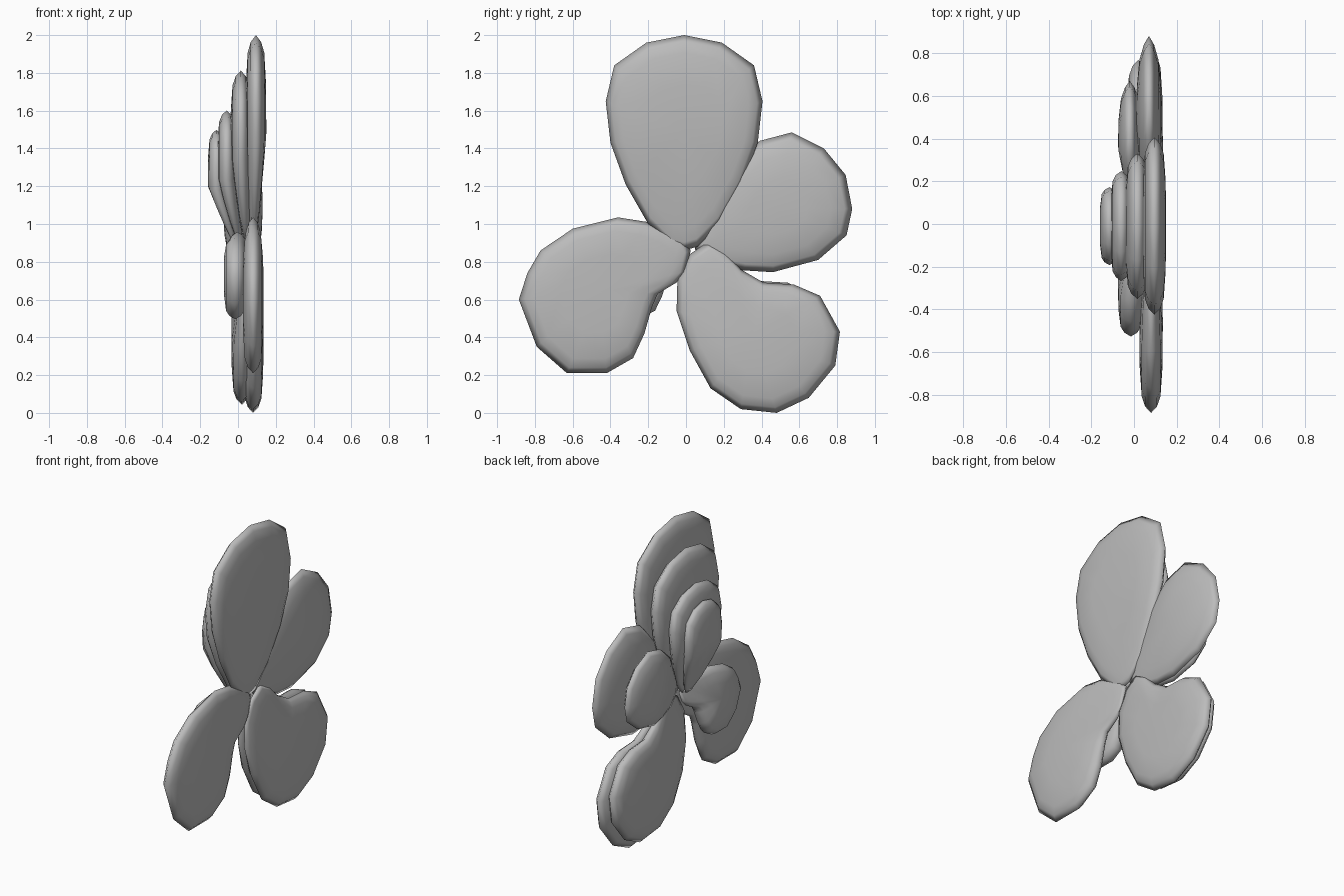
import bpy
import bmesh
from mathutils import Vector

default_cube = bpy.data.objects.get("Cube")
if default_cube:
    bpy.data.objects.remove(default_cube, do_unlink=True)

# One plain grey for the whole flower
grey = bpy.data.materials.new("petal_grey")
grey.use_nodes = True
grey_colour = (0.5, 0.5, 0.5, 1)
grey.diffuse_color = grey_colour
grey.node_tree.nodes["Principled BSDF"].inputs["Base Color"].default_value = grey_colour


def layer_outline(outline, base, scale_y, scale_z):
    """Shrink a petal outline towards its base point."""
    return [(base[0] + (y - base[0]) * scale_y, base[1] + (z - base[1]) * scale_z)
            for y, z in outline]


def area_centre(outline):
    """Centre of area of a closed outline."""
    area = centre_y = centre_z = 0
    for (y1, z1), (y2, z2) in zip(outline, outline[1:] + outline[:1]):
        cross = y1 * z2 - y2 * z1
        area += cross
        centre_y += (y1 + y2) * cross
        centre_z += (z1 + z2) * cross
    return Vector((centre_y, centre_z)) / (3 * area)


def add_petal(name, outline, base, tip_x, base_x, half_thickness, rings):
    """Pillow-shaped petal: a thin rim, with inset rings swelling to both sides."""
    centre = area_centre(outline)
    base = Vector(base)
    reach = (centre - base).length

    def position(point, swell):
        lean = min(1, (point - base).length / reach)
        x = base_x + (tip_x - base_x) * lean
        thickness = half_thickness * (0.35 + 0.65 * lean)
        return x + swell * thickness, point.x, point.y

    bm = bmesh.new()
    rim_points = [Vector(p) for p in outline]
    rim = [bm.verts.new(position(p, 0)) for p in rim_points]
    count = len(rim)
    for side in (-1, 1):
        previous = rim
        for inset, swell in rings:
            ring = [bm.verts.new(position(centre.lerp(p, inset), side * swell))
                    for p in rim_points]
            for i in range(count):
                j = (i + 1) % count
                bm.faces.new((previous[i], previous[j], ring[j], ring[i]))
            previous = ring
        middle = bm.verts.new(position(centre, side))
        for i in range(count):
            bm.faces.new((previous[i], previous[(i + 1) % count], middle))
    bmesh.ops.recalc_face_normals(bm, faces=bm.faces)
    for face in bm.faces:
        face.smooth = True
    mesh = bpy.data.meshes.new(name)
    bm.to_mesh(mesh)
    bm.free()
    mesh.materials.append(grey)
    petal = bpy.data.objects.new(name, mesh)
    bpy.context.collection.objects.link(petal)


# Swelling from rim to middle: (inset, share of thickness)
flat = [(0.93, 0.5), (0.82, 0.8), (0.5, 0.97)]
domed = [(0.9, 0.4), (0.72, 0.75), (0.4, 0.95)]

# Petal outlines as (y, z); the top one is mirrored from its half
top_half = [(0.2, 1.96), (0.37, 1.84), (0.415, 1.65), (0.39, 1.43),
            (0.31, 1.21), (0.19, 1.0), (0.07, 0.88)]
top_outline = ([(0, 2)] + top_half + [(0, 0.86)]
               + [(-y, z) for y, z in reversed(top_half)])
top_outline = [(y - 0.01, z) for y, z in top_outline]

upper_outline = [(0.05, 0.86), (0.15, 0.79), (0.3, 0.755), (0.46, 0.745),
                 (0.7, 0.81), (0.85, 0.94), (0.88, 1.08), (0.845, 1.26),
                 (0.73, 1.4), (0.56, 1.485), (0.39, 1.44), (0.24, 1.3),
                 (0.12, 1.1), (0.04, 0.95)]

lower_back_outline = [(0.11, 0.9), (0.2, 0.855), (0.29, 0.76), (0.41, 0.69),
                      (0.57, 0.68), (0.71, 0.62), (0.815, 0.43), (0.79, 0.25),
                      (0.65, 0.08), (0.48, 0), (0.29, 0.02), (0.13, 0.13),
                      (0.02, 0.33), (-0.05, 0.54), (-0.045, 0.72), (0.02, 0.84)]

lower_front_outline = [(-0.36, 1.035), (-0.2, 1.01), (-0.08, 0.965), (0, 0.915),
                       (0.025, 0.86), (0, 0.75), (-0.05, 0.69), (-0.15, 0.63),
                       (-0.18, 0.56), (-0.22, 0.42), (-0.28, 0.29), (-0.42, 0.21),
                       (-0.63, 0.21), (-0.79, 0.35), (-0.885, 0.6), (-0.84, 0.74),
                       (-0.77, 0.86), (-0.6, 0.975)]

# Each petal: outline, base point, swelling, and its stacked layers as
# (scale_y, scale_z, tip_x, base_x, half_thickness)
petals = {
    "top_petal": (top_outline, (-0.01, 0.86), flat, [
        (1, 1, 0.095, 0.08, 0.055), (0.82, 0.835, 0.015, 0.05, 0.055),
        (0.62, 0.65, -0.06, 0.02, 0.05), (0.44, 0.56, -0.115, 0, 0.045)]),
    "upper_back_petal": (upper_outline, (0.04, 0.88), domed, [
        (1, 1, 0.07, 0.07, 0.06), (0.75, 0.7, -0.02, 0.04, 0.055)]),
    "lower_back_petal": (lower_back_outline, (0.05, 0.86), flat, [
        (1, 1, 0.08, 0.08, 0.055), (0.94, 0.95, 0.02, 0.05, 0.055)]),
    "lower_front_petal": (lower_front_outline, (0.01, 0.86), flat, [
        (1, 1, 0.08, 0.08, 0.055), (0.6, 0.56, -0.015, 0.04, 0.06)]),
}

for name, (outline, base, rings, layers) in petals.items():
    for number, (scale_y, scale_z, tip_x, base_x, half) in enumerate(layers, 1):
        add_petal(f"{name}_layer_{number}",
                  layer_outline(outline, base, scale_y, scale_z),
                  base, tip_x, base_x, half, rings)
